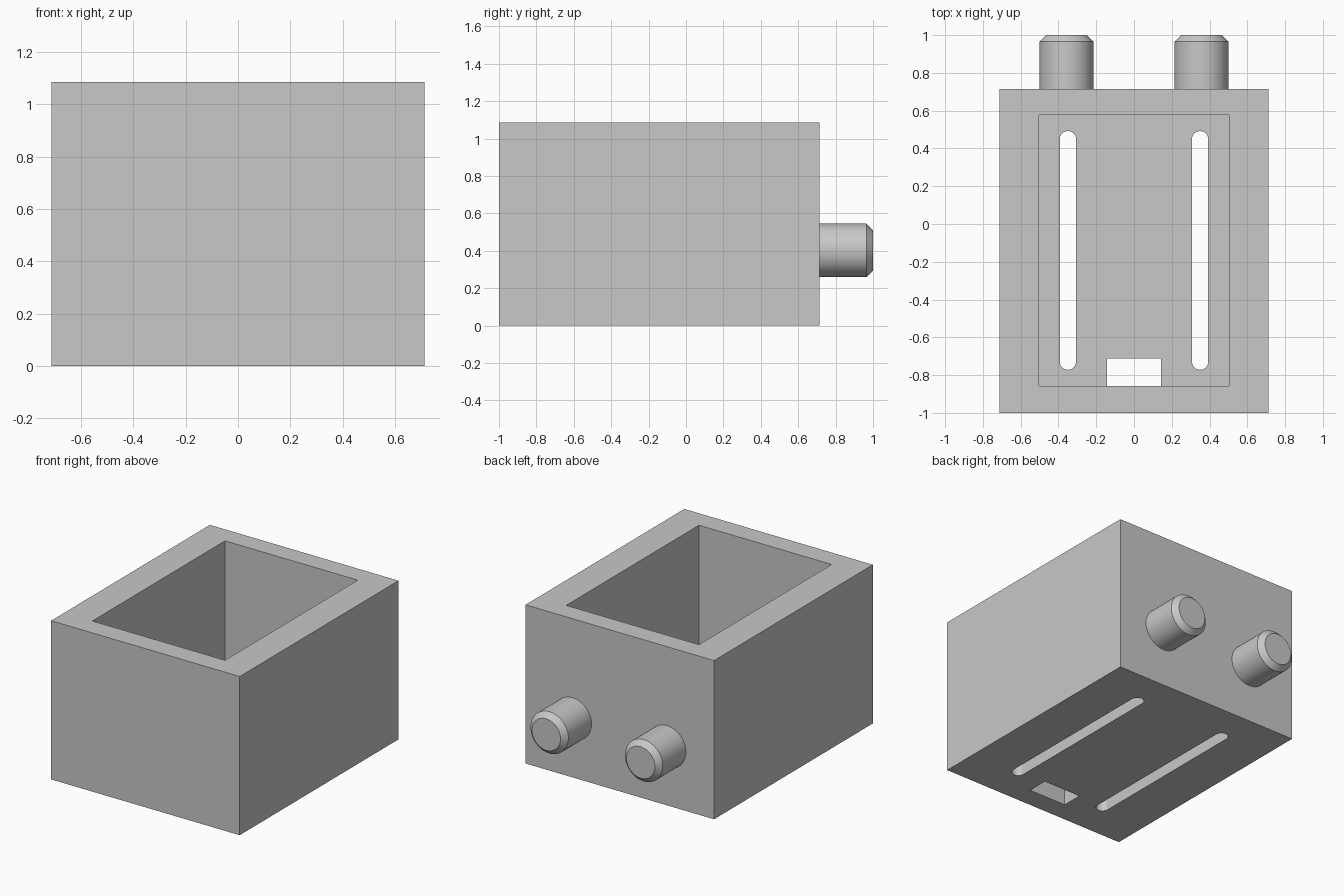
import bpy, bmesh, math
from mathutils import Matrix, Vector

if "Cube" in bpy.data.objects:
    bpy.data.objects.remove(bpy.data.objects["Cube"], do_unlink=True)

grey = bpy.data.materials.new("plain grey")
grey.use_nodes = True
colour = (0.58, 0.58, 0.58, 1)
grey.diffuse_color = colour
grey.node_tree.nodes["Principled BSDF"].inputs["Base Color"].default_value = colour


def make_object(name, bm):
    bmesh.ops.recalc_face_normals(bm, faces=bm.faces)
    mesh = bpy.data.meshes.new(name)
    bm.to_mesh(mesh)
    bm.free()
    mesh.materials.append(grey)
    obj = bpy.data.objects.new(name, mesh)
    bpy.context.collection.objects.link(obj)
    return obj


def prism(name, outline, z0, z1):
    """Extrude a flat outline upwards from z0 to z1."""
    bm = bmesh.new()
    face = bm.faces.new([bm.verts.new((x, y, z0)) for x, y in outline])
    top = bmesh.ops.extrude_face_region(bm, geom=[face])["geom"]
    verts = [v for v in top if isinstance(v, bmesh.types.BMVert)]
    bmesh.ops.translate(bm, verts=verts, vec=(0, 0, z1 - z0))
    return make_object(name, bm)


def rectangle(x, y0, y1):
    return [(-x, y0), (x, y0), (x, y1), (-x, y1)]


def slot_outline(cx, r, y0, y1, steps=12):
    """Long slot with a half circle at each end."""
    ends = ((y1 - r, 0), (y0 + r, math.pi))
    return [(cx + r * math.cos(a + math.pi * i / steps),
             cy + r * math.sin(a + math.pi * i / steps))
            for cy, a in ends for i in range(steps + 1)]


def cut(target, cutter):
    cutter.hide_render = True
    mod = target.modifiers.new("cut", "BOOLEAN")
    mod.operation = "DIFFERENCE"
    mod.solver = "EXACT"
    mod.object = cutter
    bpy.context.view_layer.objects.active = target
    bpy.ops.object.modifier_apply(modifier=mod.name)
    bpy.data.objects.remove(cutter, do_unlink=True)


# Open box with a thick floor
box_back, height, floor = 0.715, 1.085, 0.14
box = prism("box", rectangle(0.713, -1, box_back), 0, height)
cut(box, prism("cavity_cutter", rectangle(0.502, -0.857, 0.577), floor, height + 0.2))

# Floor openings: two long slots and a rectangular hole by the front wall
for side in (-1, 1):
    cut(box, prism("slot_cutter", slot_outline(side * 0.35, 0.043, -0.772, 0.492),
                   -0.1, floor + 0.1))
cut(box, prism("hole_cutter", rectangle(0.143, -0.857, -0.712), -0.1, floor + 0.1))

# Chamfered round pegs on the back
radius, chamfer = 0.143, 0.035
for name, side in (("right_peg", -1), ("left_peg", 1)):
    length = 1 - box_back
    bm = bmesh.new()
    bmesh.ops.create_cone(bm, cap_ends=True, segments=48, radius1=radius,
                          radius2=radius, depth=length)
    rim = [e for e in bm.edges if all(v.co.z > 0 for v in e.verts)]
    bmesh.ops.bevel(bm, geom=rim, offset=chamfer, segments=1, affect="EDGES")
    place = Matrix.Translation(Vector((side * 0.357, box_back + length / 2, 0.402)))
    bm.transform(place @ Matrix.Rotation(-math.pi / 2, 4, "X"))
    peg = make_object(name, bm)
    bpy.ops.object.select_all(action="DESELECT")
    peg.select_set(True)
    bpy.context.view_layer.objects.active = peg
    bpy.ops.object.shade_smooth_by_angle(angle=math.radians(30))
